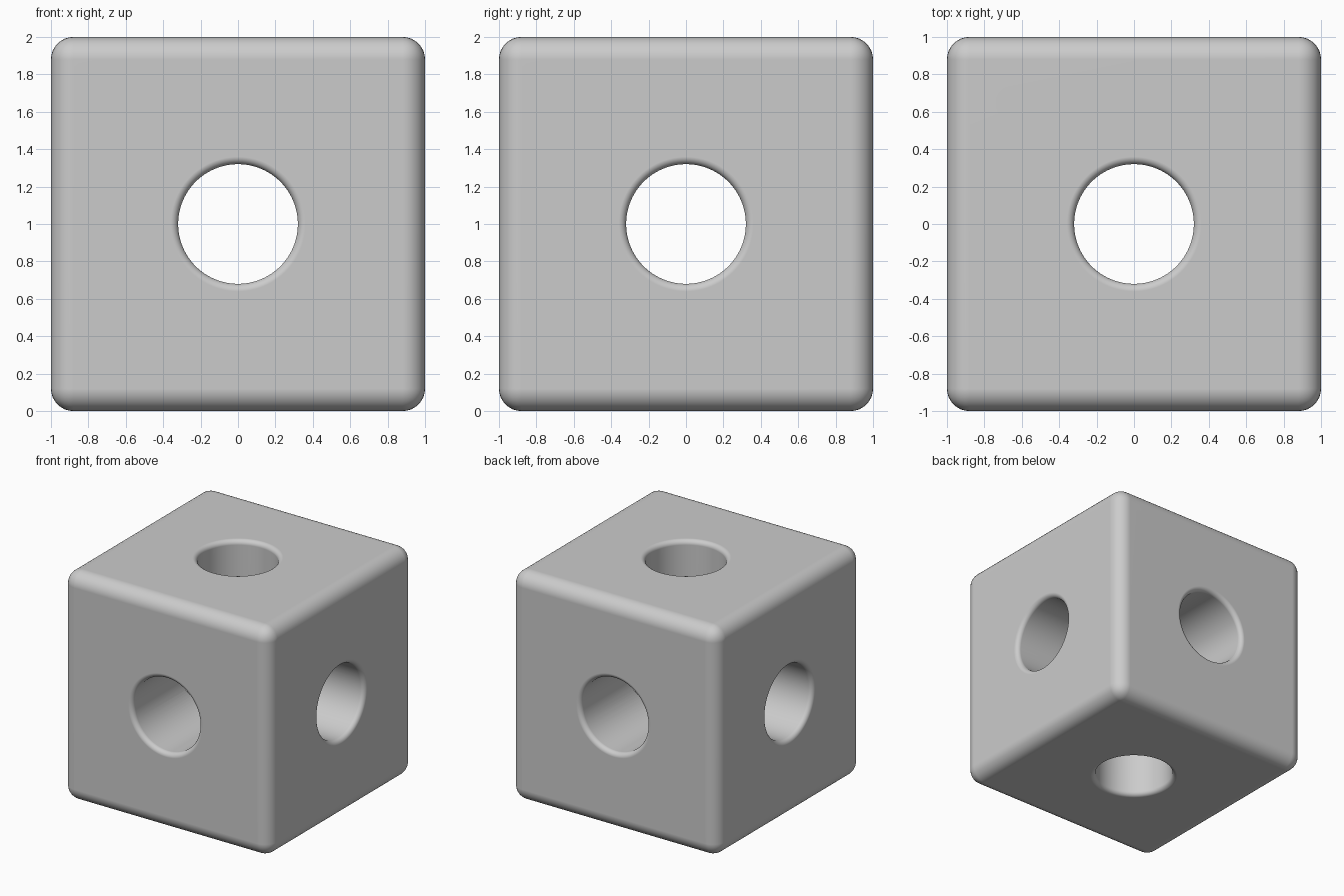
import bpy, bmesh
from math import sin, cos, pi, radians
from mathutils import Matrix

if "Cube" in bpy.data.objects:
    bpy.data.objects.remove(bpy.data.objects["Cube"])

HOLE_R, RIM_R, EDGE_R, SEG = 0.32, 0.04, 0.12, 96


def make_object(name, bm):
    mesh = bpy.data.meshes.new(name)
    bmesh.ops.recalc_face_normals(bm, faces=bm.faces)
    bm.to_mesh(mesh)
    bm.free()
    obj = bpy.data.objects.new(name, mesh)
    bpy.context.collection.objects.link(obj)
    return obj


def hole_cutter(name, rotation):
    # Lathe profile: straight bore flaring into a rounded rim at both ends
    half = [(HOLE_R + RIM_R * (1 - cos(a)), 1 - RIM_R + RIM_R * sin(a))
            for a in (i * pi / 12 for i in range(7))]
    half.append((HOLE_R + RIM_R, 1.1))
    profile = [(r, -z) for r, z in reversed(half)] + half
    bm = bmesh.new()
    rings = [[bm.verts.new((r * cos(2 * pi * k / SEG), r * sin(2 * pi * k / SEG), z))
              for k in range(SEG)] for r, z in profile]
    for a, b in zip(rings, rings[1:]):
        for k in range(SEG):
            n = (k + 1) % SEG
            bm.faces.new((a[k], a[n], b[n], b[k]))
    bm.faces.new(rings[0])
    bm.faces.new(rings[-1])
    bmesh.ops.transform(bm, verts=bm.verts,
                        matrix=Matrix.Translation((0, 0, 1)) @ rotation)
    return make_object(name, bm)


# Rounded cube body
bm = bmesh.new()
bmesh.ops.create_cube(bm, size=2, matrix=Matrix.Translation((0, 0, 1)))
bmesh.ops.bevel(bm, geom=bm.edges[:], offset=EDGE_R, segments=8,
                profile=0.5, affect='EDGES')
cube = make_object("rounded_cube", bm)
bpy.context.view_layer.objects.active = cube
cube.select_set(True)

# Through holes along the three axes
turns = {"x": Matrix.Rotation(pi / 2, 4, 'Y'),
         "y": Matrix.Rotation(pi / 2, 4, 'X'),
         "z": Matrix.Identity(4)}
for axis, turn in turns.items():
    cutter = hole_cutter("hole_cutter_" + axis, turn)
    cutter.hide_render = True
    mod = cube.modifiers.new("hole_" + axis, 'BOOLEAN')
    mod.operation = 'DIFFERENCE'
    mod.solver = 'EXACT'
    mod.object = cutter
    bpy.ops.object.modifier_apply(modifier=mod.name)
    bpy.data.objects.remove(cutter)

# Smooth fillets with flat-looking sides
bpy.ops.object.shade_smooth_by_angle(angle=radians(30))
normals = cube.modifiers.new("flat_sides", 'WEIGHTED_NORMAL')
normals.keep_sharp = True
